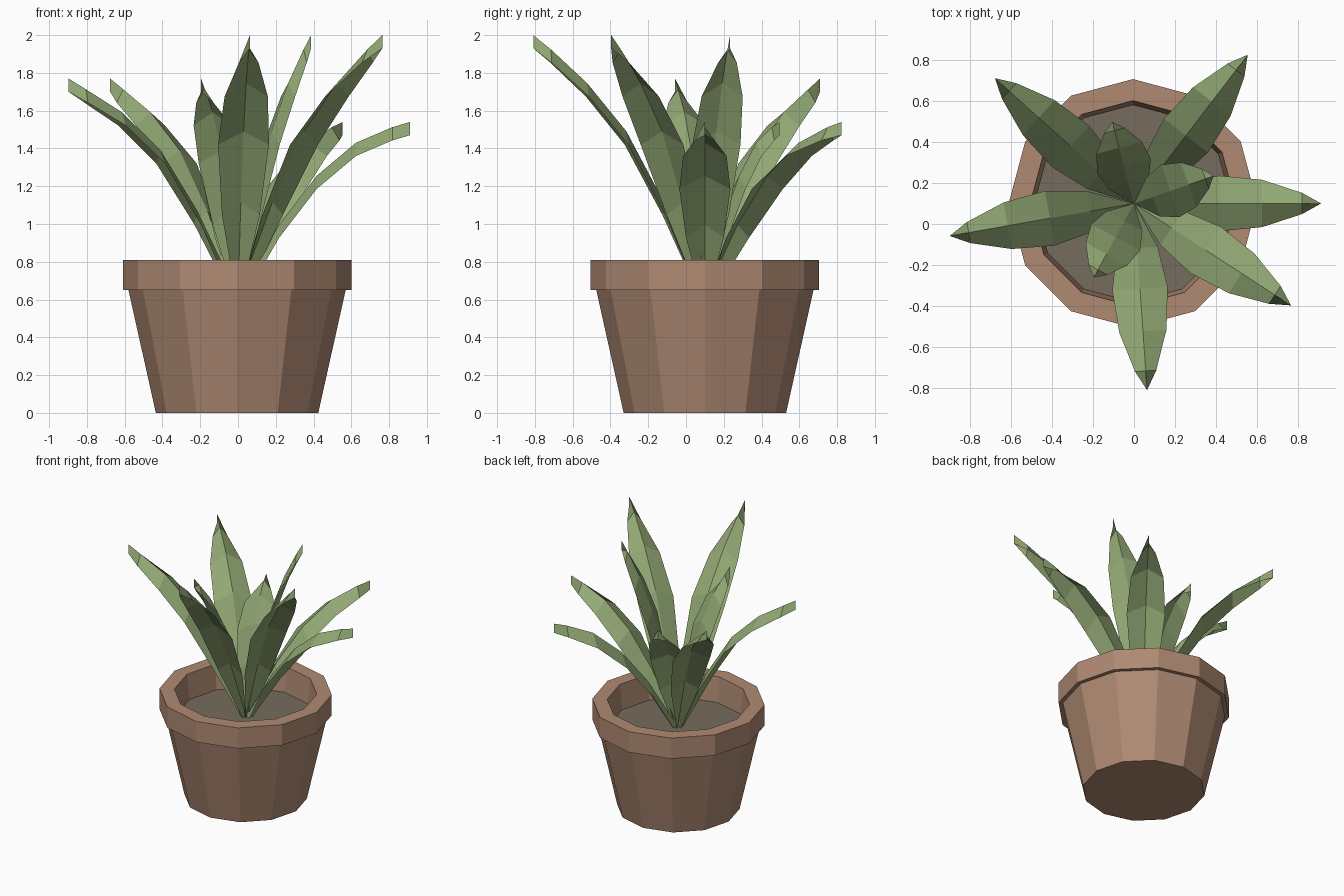
import bpy, math

if "Cube" in bpy.data.objects:
    bpy.data.objects.remove(bpy.data.objects["Cube"])

SIDES = 12
CX, CY = -0.005, 0.10      # pot and plant axis
SOIL_Z = 0.62


def material(name, rgb):
    m = bpy.data.materials.new(name)
    m.diffuse_color = (*rgb, 1.0)
    m.use_nodes = True
    m.node_tree.nodes["Principled BSDF"].inputs["Base Color"].default_value = m.diffuse_color
    return m


TERRACOTTA = material("terracotta", (0.43, 0.255, 0.17))
SOIL = material("soil", (0.18, 0.15, 0.11))
GREEN = material("leaf green", (0.29, 0.395, 0.175))


def make_object(name, verts, faces, mat):
    mesh = bpy.data.meshes.new(name)
    mesh.from_pydata(verts, [], faces)
    mesh.materials.append(mat)
    mesh.update()
    obj = bpy.data.objects.new(name, mesh)
    bpy.context.collection.objects.link(obj)
    return obj


def lathe(name, profile, mat, cap_start=False, cap_end=False):
    """Spin (radius, z) points, listed bottom-outside to top-inside, into flat-sided rings."""
    verts, faces = [], []
    for r, z in profile:
        for i in range(SIDES):
            a = math.tau * i / SIDES
            verts.append((CX + r * math.cos(a), CY + r * math.sin(a), z))
    for k in range(len(profile) - 1):
        for i in range(SIDES):
            j = (i + 1) % SIDES
            faces.append((k * SIDES + i, k * SIDES + j,
                          (k + 1) * SIDES + j, (k + 1) * SIDES + i))
    if cap_start:
        faces.append(tuple(reversed(range(SIDES))))
    if cap_end:
        faces.append(tuple(range(len(verts) - SIDES, len(verts))))
    return make_object(name, verts, faces, mat)


# Pot: closed bottom, tapered body, overhanging rim and inner wall
lathe("pot", [(0.43, 0.0), (0.575, 0.65), (0.605, 0.65), (0.605, 0.81),
              (0.50, 0.81), (0.48, SOIL_Z)], TERRACOTTA, cap_start=True)

# Soil disc
lathe("soil", [(0.482, SOIL_Z)], SOIL, cap_end=True)

# Leaf shape along its length: reach from the axis and half width
REACH = [0.0, 0.22, 0.42, 0.63, 0.825, 0.92]
HALF_WIDTH = [0.0, 0.10, 0.135, 0.115, 0.052, 0.0]
FOLD = 0.07                # edges hang below the central ridge


def leaf(name, angle, tip_z, rise, squeeze):
    a = math.radians(angle)
    dx, dy = math.cos(a), math.sin(a)
    verts, faces = [], []
    for r, w, f in zip(REACH, HALF_WIDTH, rise):
        z = SOIL_Z + f * (tip_z - SOIL_Z)
        for side in (-1, 0, 1):
            verts.append((r * squeeze * dx - side * w * dy,
                          CY + r * squeeze * dy + side * w * dx,
                          z - FOLD * abs(side)))
    last = len(REACH) - 2
    for k in range(last + 1):
        b = 3 * k
        if k == 0:         # both halves start at a point
            faces += [(1, 0, 3, 4), (1, 4, 5, 2)]
        else:
            faces += [(b, b + 3, b + 4, b + 1), (b + 1, b + 4, b + 5, b + 2)]
    # halves share their edge points at base and tip
    obj = make_object(name, verts, [tuple(f) for f in faces], GREEN)
    return obj


# Three clusters, each with two long leaves and one upright leaf
CLUSTERS = [
    ("tall", 2.00, [0, 0.36, 0.63, 0.815, 0.945, 1], (-86, -33, 19)),
    ("middle", 1.77, [0, 0.39, 0.67, 0.845, 0.95, 1], (190, 138, 241.5)),
    ("low", 1.54, [0, 0.41, 0.69, 0.88, 0.97, 1], (0, 52.6, 105)),
]
for label, tip_z, rise, angles in CLUSTERS:
    for i, angle in enumerate(angles):
        squeeze = 0.445 if i == 2 else 0.99
        kind = "upright" if i == 2 else "long"
        leaf(f"{label}_{kind}_leaf_{i + 1}", angle, tip_z, rise, squeeze)
